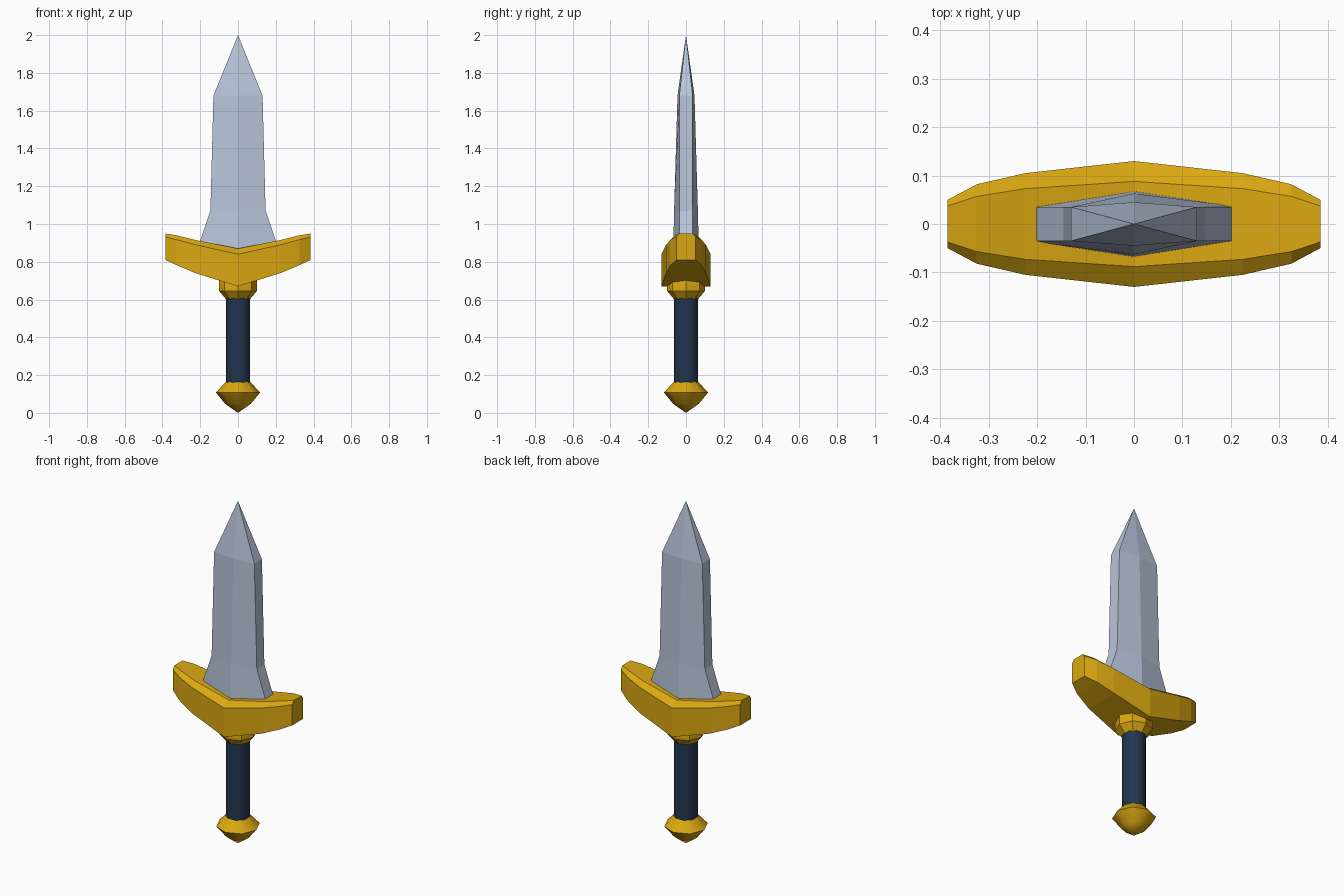
import bpy, bmesh, math

if "Cube" in bpy.data.objects:
    bpy.data.objects.remove(bpy.data.objects["Cube"])


def material(name, rgb):
    m = bpy.data.materials.new(name)
    m.diffuse_color = (*rgb, 1)
    m.use_nodes = True
    m.node_tree.nodes["Principled BSDF"].inputs["Base Color"].default_value = m.diffuse_color
    return m


steel = material("steel", (0.48, 0.56, 0.70))
gold = material("gold", (0.70, 0.39, 0.006))
navy = material("navy wrap", (0.017, 0.038, 0.075))


def loft(name, rings, mat, smooth=None):
    """Skin a list of equal-sized rings; one-point rings become tips."""
    bm = bmesh.new()
    rows = [[bm.verts.new(p) for p in r] for r in rings]
    n = max(len(r) for r in rows)
    for a, b in zip(rows, rows[1:]):
        for i in range(n):
            j = (i + 1) % n
            if len(a) == 1:
                bm.faces.new((a[0], b[j], b[i]))
            elif len(b) == 1:
                bm.faces.new((a[i], a[j], b[0]))
            else:
                bm.faces.new((a[i], a[j], b[j], b[i]))
    for r in (rows[0], rows[-1]):
        if len(r) > 2:
            bm.faces.new(r)
    bmesh.ops.recalc_face_normals(bm, faces=bm.faces)
    me = bpy.data.meshes.new(name)
    bm.to_mesh(me)
    bm.free()
    me.materials.append(mat)
    ob = bpy.data.objects.new(name, me)
    bpy.context.collection.objects.link(ob)
    if smooth:
        bpy.ops.object.select_all(action='DESELECT')
        ob.select_set(True)
        bpy.context.view_layer.objects.active = ob
        bpy.ops.object.shade_smooth_by_angle(angle=math.radians(smooth))
    return ob


def turned(name, profile, sides, mat, smooth=None):
    """Turned part from (radius, z) pairs."""
    rings = []
    for r, z in profile:
        if r == 0:
            rings.append([(0, 0, z)])
        else:
            rings.append([(r * math.cos(t), r * math.sin(t), z)
                          for t in (2 * math.pi * i / sides for i in range(sides))])
    return loft(name, rings, mat, smooth)


# Blade: hexagonal section with flat edges and a central ridge
blade = []
for z, w, mid in [(0.85, 0.222, 0.068), (1.07, 0.146, 0.063), (1.68, 0.13, 0.045)]:
    e = 0.035
    blade.append([(-w, -e, z), (0, -mid, z), (w, -e, z),
                  (w, e, z), (0, mid, z), (-w, e, z)])
loft("blade", blade + [[(0, 0, 2.0)]], steel)

# Crossguard: sections along x (half width, chamfered half width, bottom, shoulder, top)
half = [(0, 0.13, 0.088, 0.67, 0.84, 0.87),
        (0.225, 0.105, 0.073, 0.74, 0.89, 0.915),
        (0.325, 0.082, 0.057, 0.782, 0.917, 0.94),
        (0.385, 0.05, 0.037, 0.81, 0.932, 0.95)]
sections = [(-s[0], *s[1:]) for s in half[:0:-1]] + half
loft("crossguard", [[(x, -w, b), (x, w, b), (x, w, s), (x, c, t), (x, -c, t), (x, -w, s)]
                    for x, w, c, b, s, t in sections], gold)

# Collar under the guard
turned("collar", [(0.062, 0.6), (0.1, 0.645), (0.1, 0.70), (0.08, 0.74)], 8, gold, 30)

# Grip
turned("grip", [(0.064, 0.14), (0.064, 0.62)], 12, navy, 40)

# Pommel
turned("pommel", [(0, 0), (0.068, 0.048), (0.117, 0.108), (0.064, 0.165)], 8, gold, 46)
